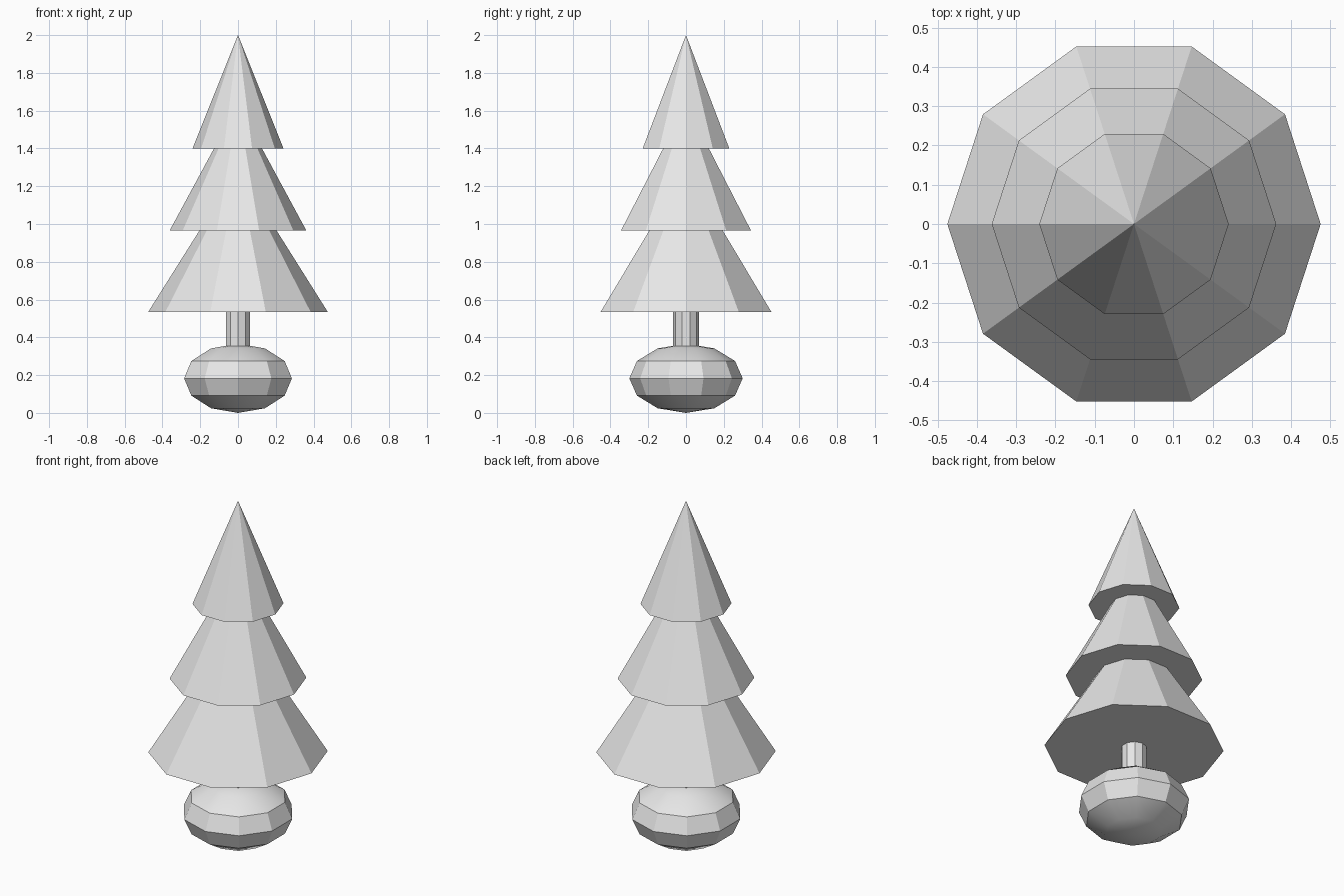
import bpy
import math

cube = bpy.data.objects.get("Cube")
if cube:
    bpy.data.objects.remove(cube, do_unlink=True)

SIDES = 10
HALF_STEP = math.pi / SIDES

grey = bpy.data.materials.new("light_grey")
grey.use_nodes = True
colour = (0.8, 0.8, 0.8, 1)
grey.diffuse_color = colour
grey.node_tree.nodes["Principled BSDF"].inputs["Base Color"].default_value = colour


def finish(name, smooth=False):
    obj = bpy.context.object
    obj.name = name
    obj.data.materials.append(grey)
    bpy.ops.object.transform_apply(location=False, rotation=True, scale=True)
    if smooth:
        bpy.ops.object.shade_smooth_by_angle(angle=math.radians(30))
    return obj


# Foliage: three overlapping cones with closed undersides, corners on the x axis
for name, radius, bottom, top in (
    ("lower_branches", 0.475, 0.535, 1.29),
    ("middle_branches", 0.362, 0.965, 1.635),
    ("top_branches", 0.241, 1.4, 2.0),
):
    bpy.ops.mesh.primitive_cone_add(
        vertices=SIDES, radius1=radius, radius2=0, depth=top - bottom,
        location=(0, 0, (bottom + top) / 2), rotation=(0, 0, HALF_STEP))
    finish(name)

# Trunk, running from inside the base into the foliage
bpy.ops.mesh.primitive_cylinder_add(
    vertices=SIDES, radius=0.068, depth=0.4, location=(0, 0, 0.4))
finish("trunk")

# Rounded base: a flattened low-poly ball
bpy.ops.mesh.primitive_uv_sphere_add(
    segments=SIDES, ring_count=6, radius=1, location=(0, 0, 0.183))
base = bpy.context.object
base.scale = (0.3, 0.3, 0.183)
finish("round_base", smooth=True)
